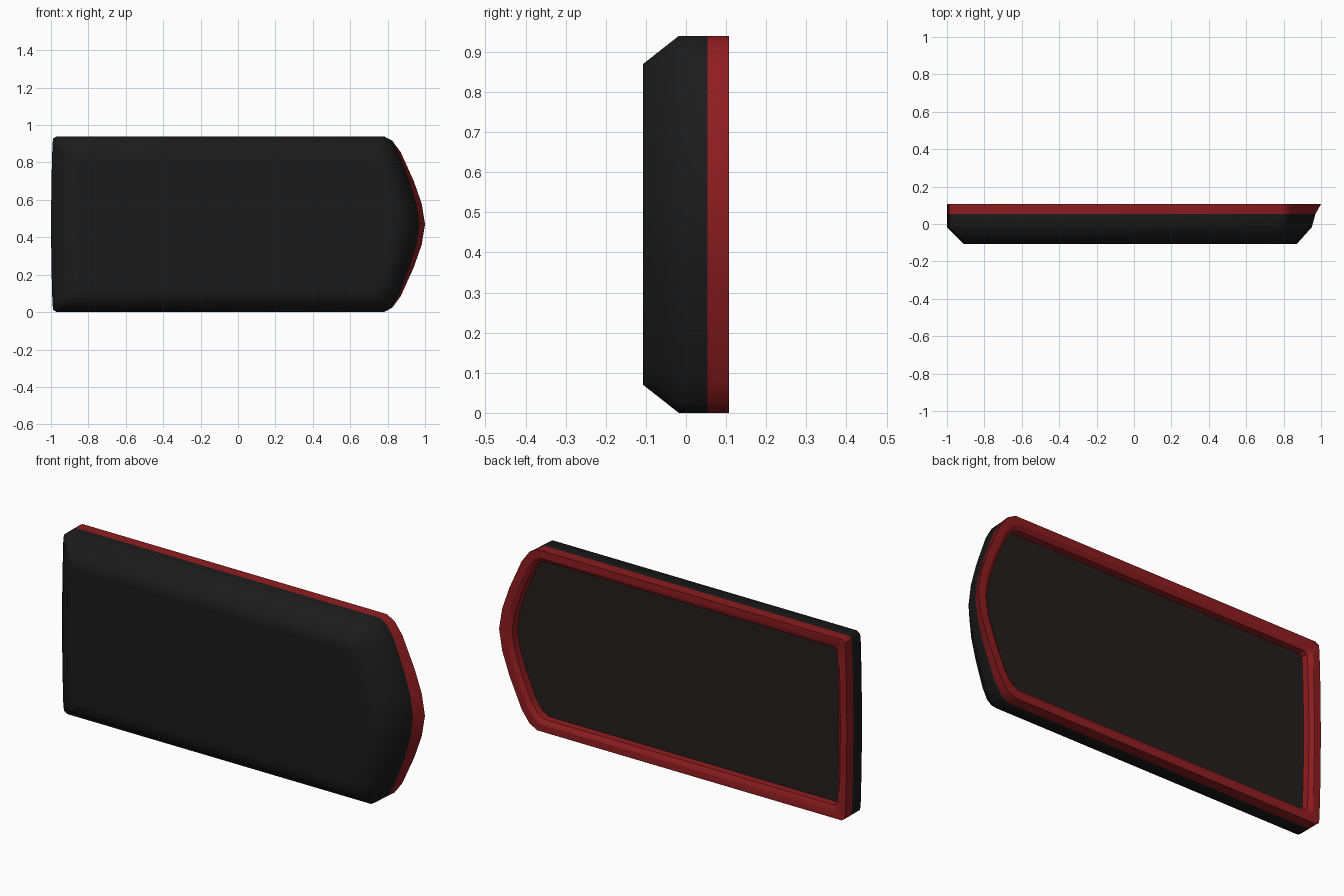
import bpy, bmesh, math

if "Cube" in bpy.data.objects:
    bpy.data.objects.remove(bpy.data.objects["Cube"])

ZC = 0.47
# upper half outline (x, height above the centre line), from the left end to the right tip
LEFT = [(-1.0, 0.0), (-0.997, 0.25), (-0.992, 0.43), (-0.988, 0.458), (-0.97, 0.47)]
RIGHT = [(0.78, 0.47), (0.825, 0.446), (0.87, 0.385), (0.94, 0.23), (0.982, 0.11), (1.0, 0.0)]


def outline(y, left=0.0, side=0.0, tip=1.0, shoulder=0.78):
    """Ring of points: left and side are insets, tip is the x of the right end."""
    s = (ZC - side) / ZC
    k = (tip - shoulder) / 0.22
    half = [(x + left, z * s) for x, z in LEFT]
    half += [(shoulder + (x - 0.78) * k, z * s) for x, z in RIGHT]
    ring = half + [(x, -z) for x, z in half[-2:0:-1]]
    return [(x, y, ZC + z) for x, z in ring]


def material(name, rgb):
    m = bpy.data.materials.new(name)
    m.diffuse_color = (*rgb, 1)
    m.use_nodes = True
    m.node_tree.nodes["Principled BSDF"].inputs["Base Color"].default_value = m.diffuse_color
    return m


def loft(name, rings, mat, cap_start=False, cap_end=False, closed=False, angle=30):
    bm = bmesh.new()
    vs = [[bm.verts.new(p) for p in r] for r in rings]
    n = len(vs[0])
    pairs = list(zip(vs, vs[1:])) + ([(vs[-1], vs[0])] if closed else [])
    for a, b in pairs:
        for i in range(n):
            j = (i + 1) % n
            bm.faces.new((a[i], a[j], b[j], b[i]))
    if cap_start:
        bm.faces.new(vs[0])
    if cap_end:
        bm.faces.new(vs[-1])
    bmesh.ops.recalc_face_normals(bm, faces=bm.faces)
    me = bpy.data.meshes.new(name)
    bm.to_mesh(me)
    bm.free()
    ob = bpy.data.objects.new(name, me)
    bpy.context.collection.objects.link(ob)
    me.materials.append(mat)
    bpy.ops.object.select_all(action='DESELECT')
    ob.select_set(True)
    bpy.context.view_layer.objects.active = ob
    bpy.ops.object.shade_smooth_by_angle(angle=math.radians(angle))
    return ob


black = material("black_shell", (0.011, 0.011, 0.011))
red = material("red_rim", (0.27, 0.012, 0.014))
dark = material("dark_panel", (0.018, 0.013, 0.013))

# Black shell: flat front, chamfer, straight sides
loft("shell", [
    outline(-0.107, 0.15, 0.13, 0.81, 0.69),
    outline(-0.107, 0.09, 0.07, 0.87, 0.74),
    outline(-0.018, 0, 0, 0.95),
    outline(0.053, 0, 0, 0.97),
], black, cap_start=True, angle=60)

# Red rim around the back: outer wall, flat lip, sloped lip, inner wall
loft("rim", [
    outline(0.053, 0, 0, 0.97),
    outline(0.107, 0, 0, 1.0),
    outline(0.107, 0.037, 0.037, 0.96, 0.76),
    outline(0.092, 0.057, 0.06, 0.935, 0.75),
    outline(0.053, 0.057, 0.06, 0.93, 0.75),
], red, closed=True)

# Recessed back panel
loft("back_panel", [
    outline(0.046, 0.05, 0.053, 0.937, 0.75),
    outline(0.055, 0.05, 0.053, 0.937, 0.75),
], dark, cap_start=True, cap_end=True)
